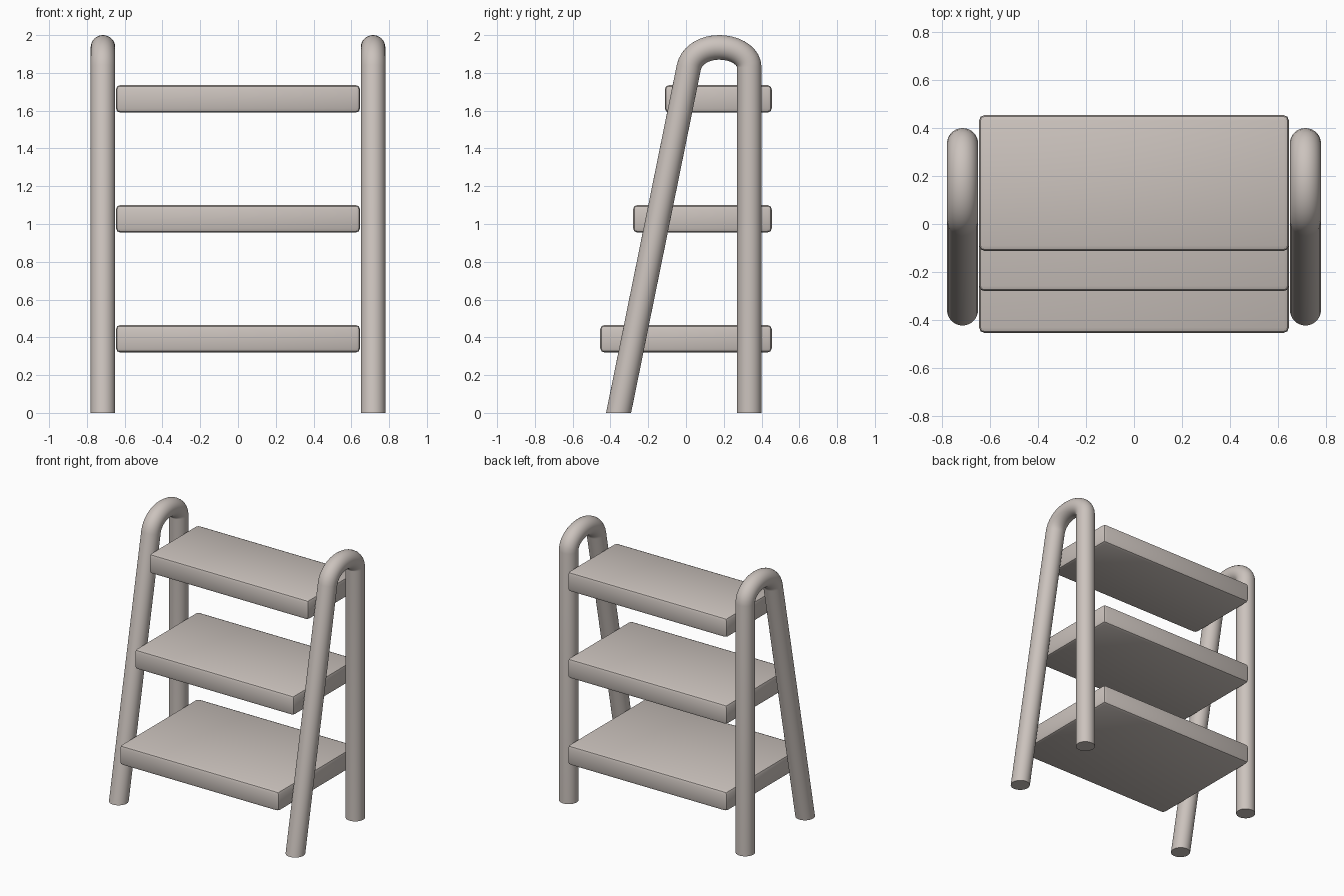
import bpy, bmesh, math
from mathutils import Vector
from mathutils.geometry import interpolate_bezier

if "Cube" in bpy.data.objects:
    bpy.data.objects.remove(bpy.data.objects["Cube"])

mat = bpy.data.materials.new("warm_light_grey")
mat.diffuse_color = (0.60, 0.545, 0.51, 1)
mat.use_nodes = True
mat.node_tree.nodes["Principled BSDF"].inputs["Base Color"].default_value = mat.diffuse_color


def finish(name, bm):
    bmesh.ops.recalc_face_normals(bm, faces=bm.faces)
    mesh = bpy.data.meshes.new(name)
    bm.to_mesh(mesh)
    bm.free()
    mesh.materials.append(mat)
    ob = bpy.data.objects.new(name, mesh)
    bpy.context.collection.objects.link(ob)
    bpy.ops.object.select_all(action='DESELECT')
    ob.select_set(True)
    bpy.context.view_layer.objects.active = ob
    bpy.ops.object.shade_smooth_by_angle(angle=math.radians(40))
    return ob


# Bent side tube: raked front leg, arch, vertical back leg
def tube_path():
    P = lambda y, z: Vector((0, y, z))
    a = interpolate_bezier(P(0.015, 1.83), P(0.027, 1.888), P(0.09, 1.935), P(0.175, 1.935), 10)
    b = interpolate_bezier(P(0.175, 1.935), P(0.263, 1.935), P(0.335, 1.888), P(0.335, 1.83), 10)
    return [P(-0.357, 0)] + a + b[1:] + [P(0.335, 0)]


def side_tube(name, x, r=0.065, sides=32):
    pts = tube_path()
    bm = bmesh.new()
    rings = []
    for i, p in enumerate(pts):
        t = (pts[min(i + 1, len(pts) - 1)] - pts[max(i - 1, 0)]).normalized()
        n = Vector((0, -t.z, t.y))
        if i in (0, len(pts) - 1):        # feet are cut flat on the floor
            n = Vector((0, -1 if t.z > 0 else 1, 0)) / abs(t.z)
        ring = []
        for k in range(sides):
            a = 2 * math.pi * k / sides
            ring.append(bm.verts.new(p + Vector((x + r * math.cos(a), 0, 0)) + n * r * math.sin(a)))
        rings.append(ring)
    for r0, r1 in zip(rings, rings[1:]):
        for k in range(sides):
            j = (k + 1) % sides
            bm.faces.new((r0[k], r0[j], r1[j], r1[k]))
    bm.faces.new(rings[0])
    bm.faces.new(rings[-1])
    finish(name, bm)


side_tube("left_side_tube", -0.715)
side_tube("right_side_tube", 0.715)


# Shelves: rounded boards, shallower towards the top
def shelf(name, y0, y1, z0, z1, half=0.646):
    bm = bmesh.new()
    bmesh.ops.create_cube(bm, size=1)
    for v in bm.verts:
        v.co = (v.co.x * 2 * half, y1 if v.co.y > 0 else y0, z1 if v.co.z > 0 else z0)
    bmesh.ops.bevel(bm, geom=bm.edges[:], offset=0.022, segments=2, profile=0.5, affect='EDGES')
    finish(name, bm)


for name, y0, z0 in (("bottom_shelf", -0.454, 0.32),
                     ("middle_shelf", -0.28, 0.955),
                     ("top_shelf", -0.112, 1.59)):
    shelf(name, y0, 0.454, z0, z0 + 0.145)
